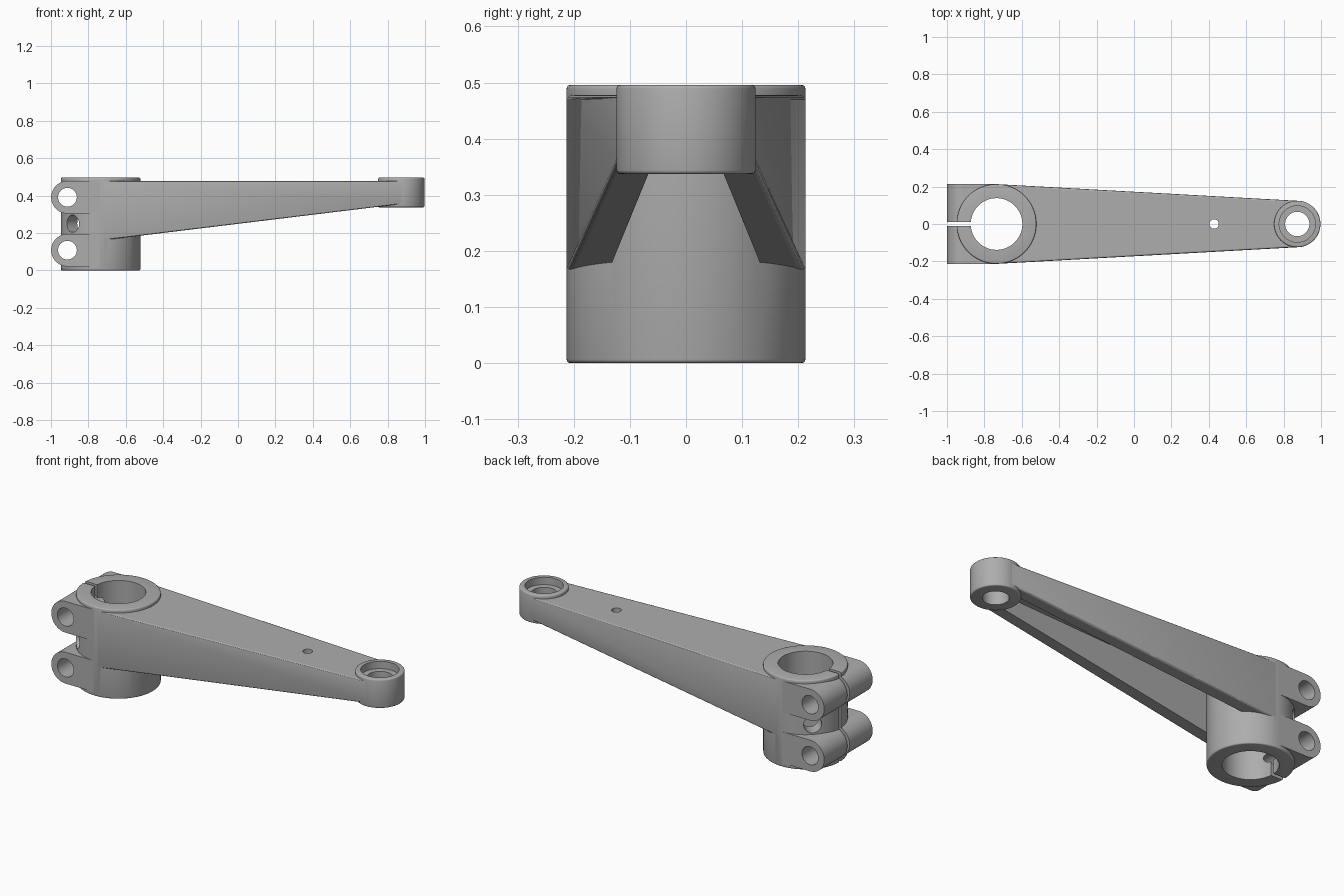
import bpy, bmesh, math
from mathutils import Vector

cube = bpy.data.objects.get("Cube")
if cube:
    bpy.data.objects.remove(cube, do_unlink=True)

metal = bpy.data.materials.new("satin_grey")
metal.use_nodes = True
GREY = (0.42, 0.42, 0.42, 1)
metal.diffuse_color = GREY
metal.node_tree.nodes["Principled BSDF"].inputs["Base Color"].default_value = GREY

HUB_X, HUB_R = -0.735, 0.213
TIP_X, TIP_R = 0.873, 0.124
TOP, DECK = 0.496, 0.478
EAR_X, EAR_R = -0.912, 0.087


def solid(name, lower, upper, bevel=0.0):
    """Closed solid between two matching loops, with optional rounded rims."""
    bm = bmesh.new()
    a = [bm.verts.new(p) for p in lower]
    b = [bm.verts.new(p) for p in upper]
    bm.faces.new(a)
    bm.faces.new(b)
    for i in range(len(a)):
        j = (i + 1) % len(a)
        bm.faces.new((a[i], a[j], b[j], b[i]))
    bmesh.ops.recalc_face_normals(bm, faces=bm.faces)
    if bevel:
        sharp = [e for e in bm.edges if e.calc_face_angle() > 0.6]
        bmesh.ops.bevel(bm, geom=sharp, offset=bevel, segments=3,
                        profile=0.5, affect='EDGES')
    mesh = bpy.data.meshes.new(name)
    bm.to_mesh(mesh)
    bm.free()
    mesh.materials.append(metal)
    obj = bpy.data.objects.new(name, mesh)
    bpy.context.collection.objects.link(obj)
    return obj


def rod(name, start, end, r, bevel=0.0, n=96):
    """Cylinder between two points."""
    start, end = Vector(start), Vector(end)
    axis = (end - start).normalized()
    u = axis.orthogonal().normalized()
    v = axis.cross(u)
    ring = [r * (math.cos(t) * u + math.sin(t) * v)
            for t in (2 * math.pi * i / n for i in range(n))]
    return solid(name, [start + p for p in ring], [end + p for p in ring], bevel)


def upright(name, x, r, z0, z1, bevel=0.0):
    return rod(name, (x, 0, z0), (x, 0, z1), r, bevel)


def taper(name, x0, x1, w0, w1, floor0, floor1, roof, bevel=0.0):
    """Block whose width and underside change along x."""
    def section(x, w, f):
        return [(x, -w, f), (x, w, f), (x, w, roof), (x, -w, roof)]
    return solid(name, section(x0, w0, floor0), section(x1, w1, floor1), bevel)


def combine(target, tool, operation):
    mod = target.modifiers.new(operation.lower(), 'BOOLEAN')
    mod.operation = operation
    mod.solver = 'EXACT'
    mod.object = tool
    bpy.context.view_layer.objects.active = target
    bpy.ops.object.modifier_apply(modifier=mod.name)
    bpy.data.objects.remove(tool, do_unlink=True)


# Tapered arm, hollowed from below into a channel
arm = taper("clamp_arm", -0.723, 0.88, 0.2125, 0.1238, 0.161, 0.356, DECK, 0.008)
combine(arm, taper("channel", -0.74, 0.87, 0.14, 0.06, 0.0, 0.0, 0.42), 'DIFFERENCE')

# Clamp hub and tip boss
combine(arm, upright("hub", HUB_X, HUB_R, 0, TOP, 0.007), 'UNION')
combine(arm, upright("tip_boss", TIP_X, TIP_R, 0.337, TOP, 0.007), 'UNION')

# Two rounded clamp ears
for z in (0.108, 0.391):
    arc = [math.pi / 2 + math.pi * i / 32 for i in range(33)]
    outline = [(EAR_X + EAR_R * math.cos(t), z + EAR_R * math.sin(t)) for t in arc]
    outline += [(HUB_X, z - EAR_R), (HUB_X, z + EAR_R)]
    ear = solid("ear", [(x, -0.2128, h) for x, h in outline],
                [(x, 0.2128, h) for x, h in outline])
    combine(arm, ear, 'UNION')

# Bores, counterbore, small deck hole, bolt holes and clamp slit
cutters = [
    upright("hub_bore", HUB_X, 0.138, -0.1, 0.6),
    upright("tip_bore", TIP_X, 0.065, 0.2, 0.6),
    upright("tip_counterbore", TIP_X, 0.097, 0.455, 0.6),
    upright("deck_hole", 0.428, 0.025, 0.3, 0.6),
    taper("clamp_slit", -1.1, HUB_X, 0.01, 0.01, -0.1, -0.1, 0.6),
]
for z in (0.108, 0.391):
    cutters.append(rod("bolt_hole", (EAR_X, -0.4, z), (EAR_X, 0.4, z), 0.05))
# Slanting holes between the ears, one each side
for side in (-1, 1):
    cutters.append(rod("side_hole", (HUB_X - 0.05, side * 0.05, 0.25),
                       (HUB_X - 0.25, side * 0.25, 0.25), 0.046))
for cutter in cutters:
    combine(arm, cutter, 'DIFFERENCE')

# Smooth curved faces, keep crisp edges
bpy.ops.object.select_all(action='DESELECT')
arm.select_set(True)
bpy.context.view_layer.objects.active = arm
bpy.ops.object.shade_smooth_by_angle(angle=math.radians(32))
